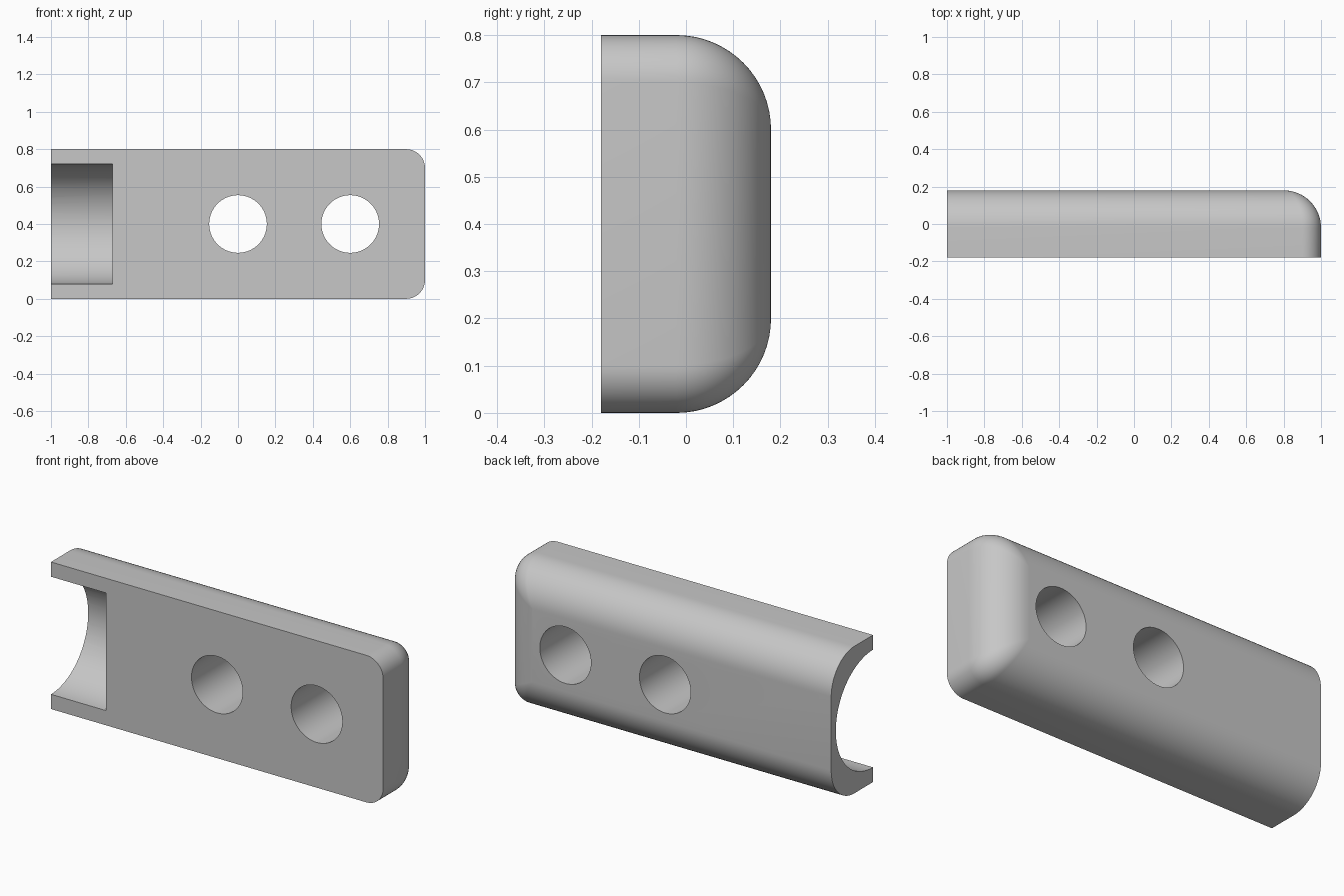
import bpy, bmesh, math
from mathutils import Matrix, Vector

default = bpy.data.objects.get("Cube")
if default:
    bpy.data.objects.remove(default, do_unlink=True)

HEIGHT, HALF_DEPTH = 0.8, 0.18
FILLET, CORNER = 0.2, 0.1

grey = bpy.data.materials.new("plain grey")
grey.use_nodes = True
colour = (0.57, 0.57, 0.57, 1)
grey.diffuse_color = colour
grey.node_tree.nodes["Principled BSDF"].inputs["Base Color"].default_value = colour


def make_object(name, bm):
    bmesh.ops.recalc_face_normals(bm, faces=bm.faces)
    mesh = bpy.data.meshes.new(name)
    bm.to_mesh(mesh)
    bm.free()
    mesh.materials.append(grey)
    obj = bpy.data.objects.new(name, mesh)
    bpy.context.collection.objects.link(obj)
    return obj


def outline(y, inset, steps=12):
    """Block section: square left end, rounded right corners."""
    r = CORNER * (1 - inset / FILLET) + 0.001
    cx = 1 - inset - r
    pts = [(-1, y, inset)]
    for cz, start in ((inset + r, -90), (HEIGHT - inset - r, 0)):
        for i in range(steps + 1):
            a = math.radians(start + 90 * i / steps)
            pts.append((cx + r * math.cos(a), y, cz + r * math.sin(a)))
    return pts + [(-1, y, HEIGHT - inset)]


# Block: stacked sections, shrinking along a quarter circle at the back
bm = bmesh.new()
sections = [(-HALF_DEPTH, 0)]
for i in range(17):
    a = math.radians(90 * i / 16)
    sections.append((HALF_DEPTH - FILLET + FILLET * math.sin(a),
                     FILLET * (1 - math.cos(a))))
rings = [[bm.verts.new(p) for p in outline(y, d)] for y, d in sections]
for low, high in zip(rings, rings[1:]):
    for i in range(len(low)):
        j = (i + 1) % len(low)
        bm.faces.new((low[i], low[j], high[j], high[i]))
bm.faces.new(rings[0])
bm.faces.new(rings[-1])
block = make_object("drilled_block", bm)


def cut_cylinder(name, centre, radius, length, axis):
    """Subtract a cylinder from the block."""
    bm = bmesh.new()
    turn = Vector((0, 0, 1)).rotation_difference(Vector(axis)).to_matrix().to_4x4()
    bmesh.ops.create_cone(bm, cap_ends=True, segments=96, radius1=radius,
                          radius2=radius, depth=length,
                          matrix=Matrix.Translation(centre) @ turn)
    cutter = make_object(name, bm)
    cutter.hide_render = True
    mod = block.modifiers.new(name, 'BOOLEAN')
    mod.operation, mod.solver, mod.object = 'DIFFERENCE', 'EXACT', cutter
    bpy.ops.object.modifier_apply(modifier=name)
    bpy.data.objects.remove(cutter, do_unlink=True)


bpy.ops.object.select_all(action='DESELECT')
block.select_set(True)
bpy.context.view_layer.objects.active = block

# Two through holes and the half-round pocket at the left end
for x in (0, 0.6):
    cut_cylinder("hole_cutter", (x, 0, HEIGHT / 2), 0.154, 1, (0, 1, 0))
cut_cylinder("pocket_cutter", (-1.17, -HALF_DEPTH, HEIGHT / 2), 0.32, 1, (1, 0, 0))

bpy.ops.object.shade_smooth_by_angle(angle=math.radians(30))
